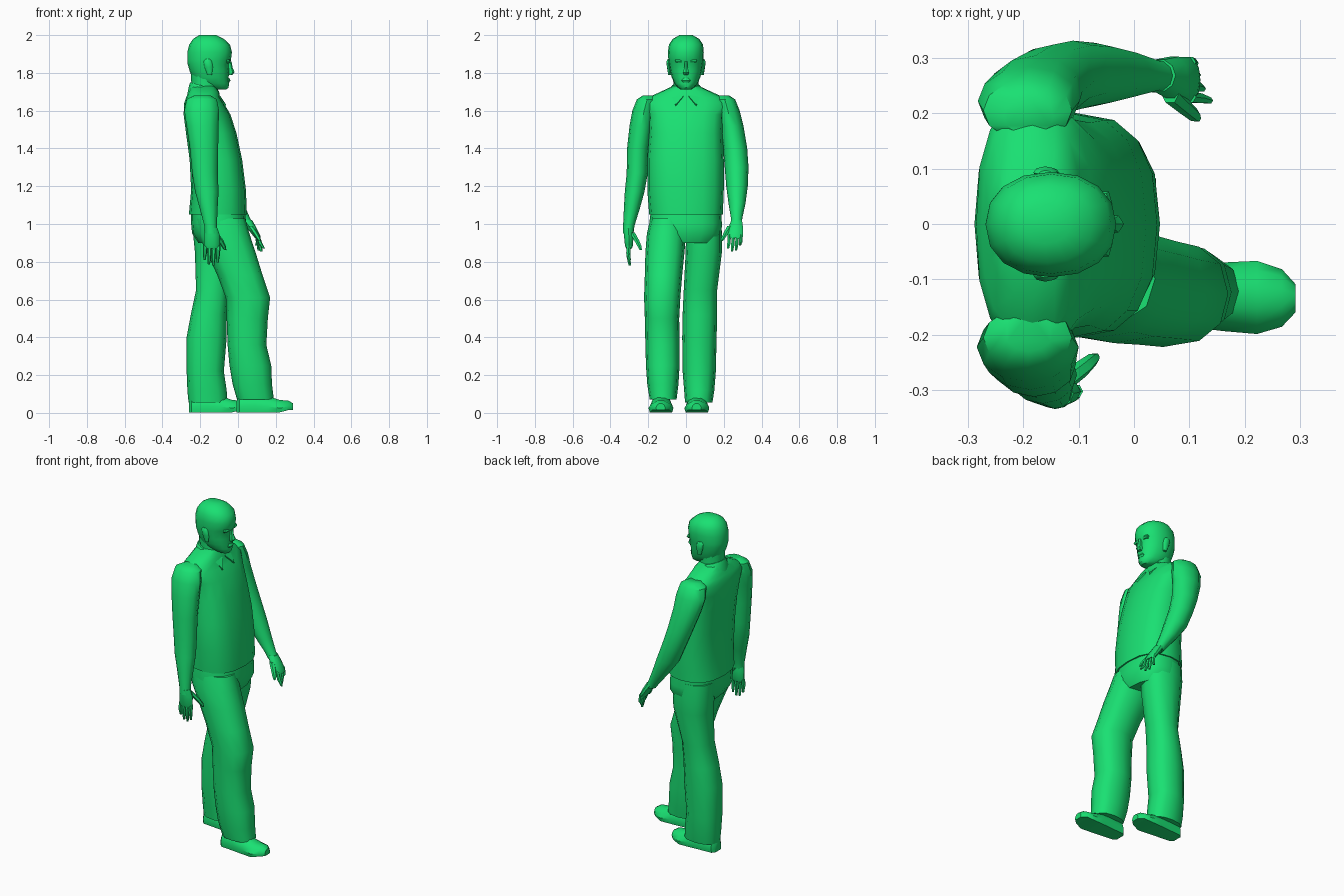
import bpy, bmesh, math

mat = bpy.data.materials.new("green")
mat.diffuse_color = (0.01, 0.75, 0.17, 1)


def spow(v, p):
    return math.copysign(abs(v) ** p, v)


def finish(name, bm, angle=40):
    bmesh.ops.recalc_face_normals(bm, faces=bm.faces)
    me = bpy.data.meshes.new(name)
    bm.to_mesh(me)
    bm.free()
    ob = bpy.data.objects.new(name, me)
    bpy.context.collection.objects.link(ob)
    me.materials.append(mat)
    bpy.ops.object.select_all(action='DESELECT')
    ob.select_set(True)
    bpy.context.view_layer.objects.active = ob
    bpy.ops.object.shade_smooth_by_angle(angle=math.radians(angle))
    return ob


def skin(name, loops, angle=40):
    """Bridge matching loops of points and cap both ends."""
    bm = bmesh.new()
    rings = [[bm.verts.new(p) for p in lp] for lp in loops]
    n = len(rings[0])
    for a, b in zip(rings, rings[1:]):
        for i in range(n):
            j = (i + 1) % n
            bm.faces.new((a[i], a[j], b[j], b[i]))
    bm.faces.new(rings[0])
    bm.faces.new(rings[-1])
    return finish(name, bm, angle)


def loft(name, rings, n=12, p=1.0, tilt=0.0, angle=40):
    """Rings are (centre x, centre y, z, radius x, radius y)."""
    loops = []
    for cx, cy, z, rx, ry in rings:
        lp = []
        for i in range(n):
            t = 2 * math.pi * i / n
            x, y = rx * spow(math.cos(t), p), ry * spow(math.sin(t), p)
            lp.append((cx + x, cy + y, z + tilt * x))
        loops.append(lp)
    return skin(name, loops, angle)


def spans(rows):
    """Turn (z, back x, front x, right y, left y) into loft rings."""
    return [((a + b) / 2, (c + d) / 2, z, (b - a) / 2, (d - c) / 2) for z, a, b, c, d in rows]


# Shirt
loft("shirt", spans([
    (1.05, -.26, .047, -.195, .195), (1.18, -.248, .042, -.205, .2),
    (1.34, -.256, .022, -.205, .2), (1.48, -.275, -.008, -.195, .195),
    (1.58, -.288, -.04, -.2, .2), (1.64, -.285, -.075, -.225, .225),
    (1.67, -.275, -.095, -.2, .2), (1.70, -.262, -.10, -.135, .135),
    (1.73, -.25, -.12, -.07, .07)]), 16, .8)

# Collar and its two pointed flaps
loft("collar", [(-.178, 0, 1.665, .09, .11), (-.18, 0, 1.715, .078, .085),
                (-.18, 0, 1.73, .072, .075)], 14, 1, -.28)
for s, side in ((1, "left"), (-1, "right")):
    skin("collar_flap_" + side, [
        [(-.13, s * .09, 1.705), (-.095, s * .012, 1.68), (-.062, s * .055, 1.63)],
        [(-.15, s * .08, 1.69), (-.115, s * .012, 1.665), (-.08, s * .055, 1.61)]])

# Neck
loft("neck", [(-.17, 0, 1.64, .07, .075), (-.175, 0, 1.71, .07, .065),
              (-.175, 0, 1.80, .075, .07)], 12)

# Head
loft("head", spans([
    (1.712, -.12, -.062, -.026, .026), (1.722, -.165, -.05, -.042, .042),
    (1.745, -.225, -.047, -.062, .062), (1.775, -.242, -.05, -.075, .075),
    (1.81, -.256, -.046, -.084, .084), (1.845, -.266, -.048, -.09, .09),
    (1.865, -.268, -.038, -.093, .093), (1.91, -.268, -.032, -.096, .094),
    (1.95, -.258, -.042, -.09, .09), (1.98, -.238, -.075, -.07, .07),
    (2.0, -.205, -.115, -.035, .035)]), 16, .92)

# Nose, lips, brows and ears
loft("nose", [(-.042, 0, 1.79, .012, .013), (-.038, 0, 1.803, .02, .018),
              (-.043, 0, 1.83, .014, .01), (-.046, 0, 1.86, .012, .009)], 6)
loft("lips", [(-.052, 0, 1.75, .006, .016), (-.05, 0, 1.76, .01, .026),
              (-.052, 0, 1.772, .006, .014)], 8)
for s, side in ((1, "left"), (-1, "right")):
    loft("brow_" + side, [(-.055, s * .036, 1.853, .01, .02), (-.052, s * .036, 1.862, .013, .026),
                          (-.055, s * .036, 1.872, .01, .022)], 6)
    loft("ear_" + side, [(-.15, s * .086, 1.79, .012, .008), (-.155, s * .091, 1.83, .022, .01),
                         (-.16, s * .093, 1.86, .022, .011), (-.16, s * .09, 1.873, .012, .007)], 8)

# Trousers: seat and two legs
loft("trouser_seat", spans([
    (1.07, -.25, .036, -.186, .186), (1.0, -.248, .044, -.195, .19),
    (.95, -.243, .045, -.195, .188), (.90, -.21, .02, -.15, .15)]), 16, .8)
loft("right_trouser_leg", spans([
    (1.03, -.23, .038, -.188, -.01), (.95, -.215, .06, -.207, .0),
    (.85, -.165, .093, -.215, -.008), (.73, -.11, .13, -.218, -.02),
    (.61, -.065, .17, -.222, -.03), (.50, -.06, .158, -.218, -.036),
    (.36, -.055, .15, -.215, -.034), (.25, -.045, .176, -.212, -.034),
    (.15, -.028, .18, -.205, -.04), (.07, -.005, .19, -.192, -.05)]), 12, .85)
loft("left_trouser_leg", spans([
    (1.03, -.24, .0, .0, .186), (.95, -.238, .0, -.0, .19),
    (.85, -.228, -.005, -.002, .19), (.65, -.222, -.05, -.012, .165),
    (.52, -.25, -.06, -.018, .165), (.40, -.272, -.06, -.02, .162),
    (.22, -.272, -.075, -.018, .158), (.12, -.268, -.06, -.01, .15),
    (.055, -.262, -.055, -.005, .14)]), 12, .85)


# Shoes: sections along x with a flat sole
def shoe(name, x0, cy, turn):
    loops = []
    for dx, w, h in ((0, .03, .06), (.015, .048, .09), (.10, .055, .10), (.17, .062, .085),
                     (.23, .066, .065), (.275, .052, .05), (.30, .025, .035)):
        y = cy + turn * dx
        loops.append([(x0 + dx, y + w * a, .003 + (.012 if dx > .27 else 0) + h * b) for a, b in
                      ((-.9, 0), (-1, .35), (-.75, .75), (-.3, 1), (.3, 1), (.75, .75), (1, .35), (.9, 0))])
    skin(name, loops)


shoe("right_shoe", -.008, -.128, -.02)
shoe("left_shoe", -.26, .062, -.02)

# Arms
loft("right_arm", [
    (-.19, -.195, 1.68, .045, .035), (-.192, -.205, 1.66, .08, .055),
    (-.192, -.222, 1.60, .092, .062), (-.188, -.237, 1.52, .085, .062),
    (-.18, -.254, 1.40, .075, .058), (-.175, -.258, 1.27, .068, .056),
    (-.165, -.272, 1.17, .062, .052), (-.155, -.287, 1.08, .047, .042),
    (-.145, -.303, .99, .033, .03), (-.142, -.306, .95, .034, .028)], 12)
loft("left_arm", [
    (-.19, .195, 1.68, .045, .035), (-.192, .205, 1.66, .08, .055),
    (-.19, .222, 1.60, .092, .062), (-.178, .24, 1.52, .085, .064),
    (-.145, .26, 1.40, .075, .064), (-.11, .268, 1.30, .07, .063),
    (-.07, .27, 1.20, .068, .057), (-.02, .27, 1.11, .05, .045),
    (.03, .268, 1.03, .034, .03), (.05, .266, 1.0, .032, .03)], 12)

# Hands: palm, four fingers and a thumb
loft("right_palm", [(-.142, -.306, .98, .033, .027), (-.138, -.303, .94, .042, .027),
                    (-.138, -.302, .885, .043, .022), (-.138, -.302, .87, .038, .016)], 10)
loft("left_palm", [(.045, .268, 1.02, .03, .03), (.072, .263, .98, .026, .041),
                   (.098, .26, .94, .02, .043), (.105, .26, .925, .015, .038)], 10)
for i, length in enumerate((.085, .10, .095, .07)):
    x = -.104 - i * .023
    loft("right_finger_%d" % i, [(x, -.302, .885, .012, .013), (x - .002, -.306, .885 - length * .5, .011, .012),
                                 (x - .004, -.298, .88 - length, .006, .007)], 6)
    y = .229 + i * .021
    loft("left_finger_%d" % i, [(.1, y, .945, .012, .011), (.118 - i * .004, y - .002, .94 - length * .5, .011, .01),
                                (.136 - i * .013, y - .006, .955 - length, .007, .006)], 6)
loft("right_thumb", [(-.125, -.285, .955, .018, .016), (-.095, -.262, .915, .017, .015),
                     (-.075, -.245, .88, .012, .012), (-.068, -.24, .862, .006, .007)], 6)
loft("left_thumb", [(.065, .235, .99, .016, .018), (.09, .213, .955, .014, .015),
                    (.108, .197, .925, .012, .012), (.115, .19, .91, .006, .006)], 6)
